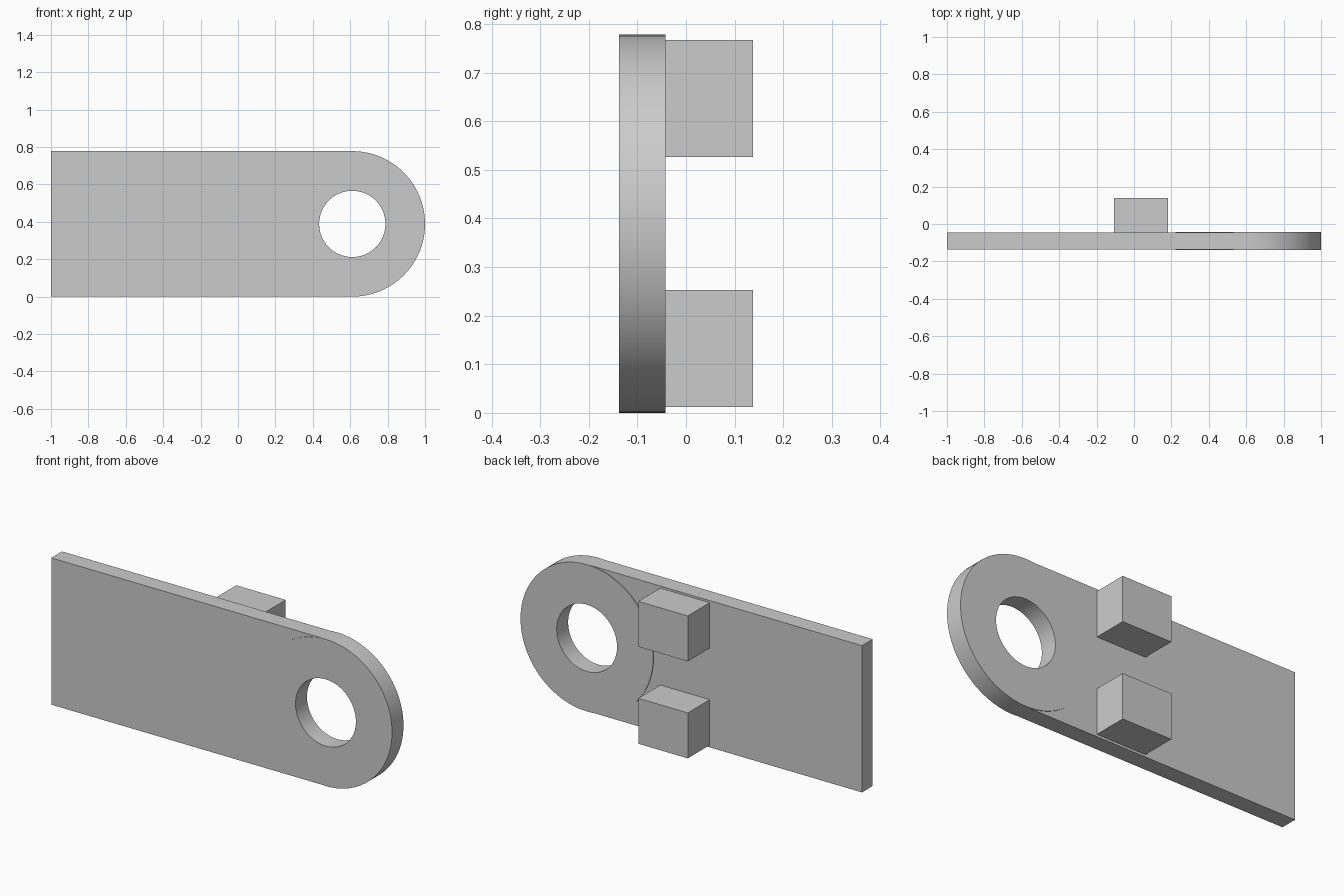
import bpy
import bmesh
from math import cos, sin, pi, radians

if "Cube" in bpy.data.objects:
    bpy.data.objects.remove(bpy.data.objects["Cube"], do_unlink=True)

GREY = (0.6, 0.6, 0.6, 1.0)
grey = bpy.data.materials.new("plain_grey")
grey.use_nodes = True
grey.diffuse_color = GREY
grey.node_tree.nodes["Principled BSDF"].inputs["Base Color"].default_value = GREY

EYE_X, RADIUS, BORE = 0.611, 0.389, 0.177
MID_Z = RADIUS
FRONT, BACK = -0.138, -0.042
SEGMENTS = 96


def arc(radius, start, end, steps):
    """Points on an arc around the eye, in x and z."""
    angles = [start + (end - start) * i / steps for i in range(steps + 1)]
    return [(EYE_X + radius * cos(a), MID_Z + radius * sin(a)) for a in angles]


def finish(name, bm):
    bmesh.ops.recalc_face_normals(bm, faces=bm.faces)
    mesh = bpy.data.meshes.new(name)
    bm.to_mesh(mesh)
    bm.free()
    mesh.materials.append(grey)
    obj = bpy.data.objects.new(name, mesh)
    bpy.context.collection.objects.link(obj)
    return obj


def slab(name, profile, y0, y1):
    """Extrude an x-z outline from y0 to y1."""
    bm = bmesh.new()
    face = bm.faces.new([bm.verts.new((x, y0, z)) for x, z in profile])
    grown = bmesh.ops.extrude_face_region(bm, geom=[face])["geom"]
    verts = [v for v in grown if isinstance(v, bmesh.types.BMVert)]
    bmesh.ops.translate(bm, verts=verts, vec=(0, y1 - y0, 0))
    return finish(name, bm)


def ring(name, outer, inner, y0, y1):
    """Thick washer: four loops joined all the way round."""
    bm = bmesh.new()
    loops = []
    for radius, y in ((outer, y0), (outer, y1), (inner, y1), (inner, y0)):
        points = arc(radius, 0, 2 * pi, SEGMENTS)[:-1]
        loops.append([bm.verts.new((x, y, z)) for x, z in points])
    for k in range(4):
        a, b = loops[k], loops[(k + 1) % 4]
        for i in range(SEGMENTS):
            j = (i + 1) % SEGMENTS
            bm.faces.new((a[i], a[j], b[j], b[i]))
    return finish(name, bm)


# Flat plate, notched where the eye ring passes through it
notch = arc(BORE + 0.07, pi / 2, 3 * pi / 2, SEGMENTS // 2)
top = 2 * RADIUS
outline = [(-1, 0), (-1, top), (EYE_X, top)] + notch + [(EYE_X, 0)]
slab("plate", outline, FRONT + 0.002, BACK - 0.004)

# Round eye, slightly thicker than the plate
eye = ring("eye_ring", RADIUS, BORE, FRONT, BACK)
bpy.ops.object.select_all(action="DESELECT")
eye.select_set(True)
bpy.context.view_layer.objects.active = eye
bpy.ops.object.shade_smooth_by_angle(angle=radians(30))

# Two lugs on the back
for name, z0 in (("lower_lug", 0.012), ("upper_lug", 0.526)):
    z1 = z0 + 0.241
    slab(name, [(-0.107, z0), (-0.107, z1), (0.183, z1), (0.183, z0)], BACK - 0.006, 0.138)
